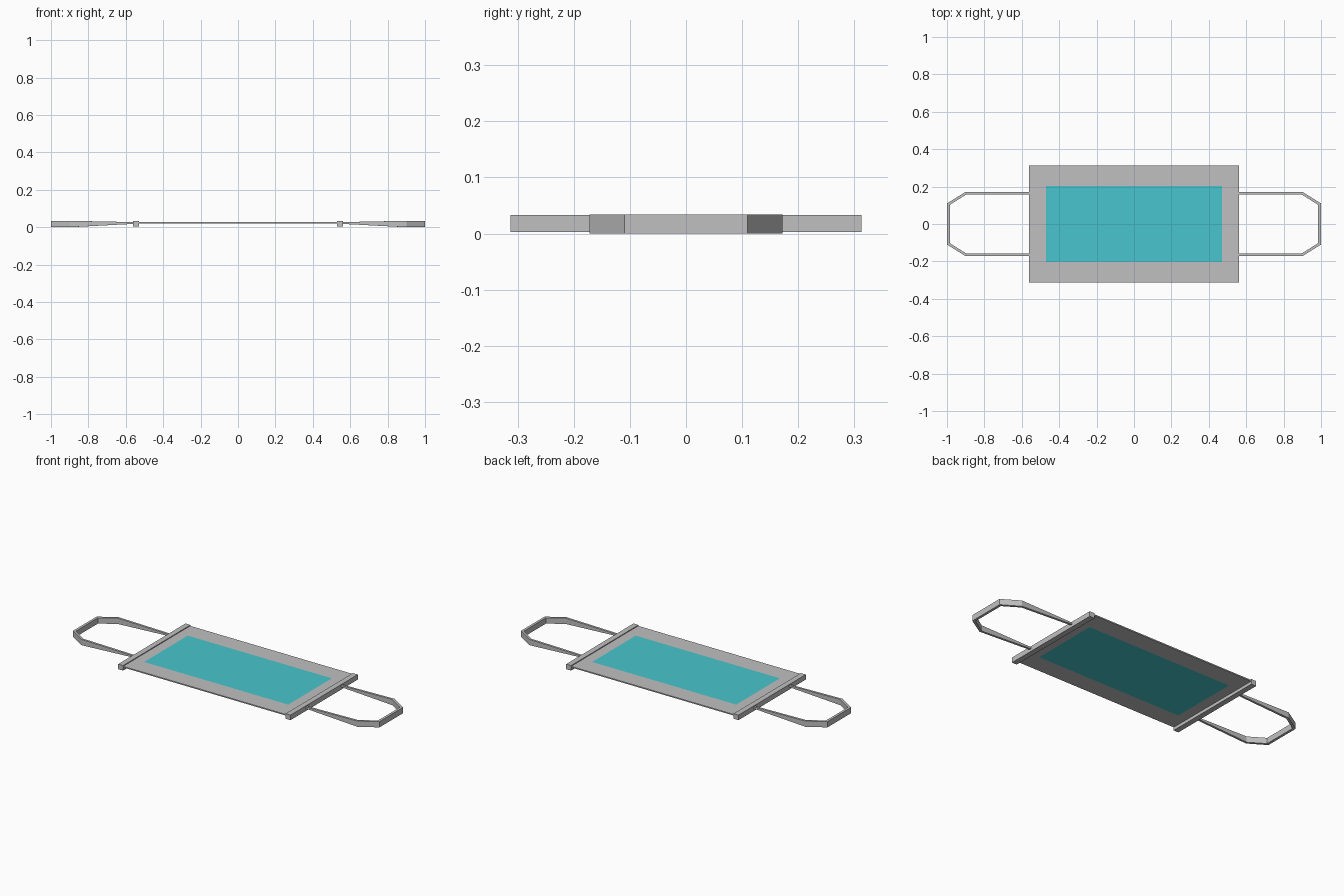
import bpy, bmesh

if "Cube" in bpy.data.objects:
    bpy.data.objects.remove(bpy.data.objects["Cube"])

def material(name, rgb):
    m = bpy.data.materials.new(name)
    m.diffuse_color = (*rgb, 1)
    m.use_nodes = True
    m.node_tree.nodes["Principled BSDF"].inputs["Base Color"].default_value = m.diffuse_color
    return m

GREY = material("light grey", (0.53, 0.53, 0.53))
TEAL = material("teal", (0.065, 0.56, 0.61))

def finish(name, bm, mats):
    bmesh.ops.recalc_face_normals(bm, faces=bm.faces)
    me = bpy.data.meshes.new(name)
    bm.to_mesh(me)
    bm.free()
    for m in mats:
        me.materials.append(m)
    ob = bpy.data.objects.new(name, me)
    bpy.context.collection.objects.link(ob)
    return ob

def box(x0, x1, y0, y1, z0, z1):
    bm = bmesh.new()
    bmesh.ops.create_cube(bm, size=1)
    for v in bm.verts:
        v.co = (x1 if v.co.x > 0 else x0, y1 if v.co.y > 0 else y0, z1 if v.co.z > 0 else z0)
    return bm

# thin sheet with a teal centre panel cut into both faces
bm = box(-0.545, 0.545, -0.312, 0.312, 0.021, 0.028)
for axis, d in ((0, 0.47), (1, 0.203)):
    for s in (-1, 1):
        p = [0, 0, 0]
        n = [0, 0, 0]
        p[axis], n[axis] = s * d, 1
        bmesh.ops.bisect_plane(bm, geom=bm.verts[:] + bm.edges[:] + bm.faces[:],
                               plane_co=p, plane_no=n)
for f in bm.faces:
    c = f.calc_center_median()
    if abs(c.x) < 0.47 and abs(c.y) < 0.203:
        f.material_index = 1
finish("sheet", bm, [GREY, TEAL])

# outer and inner corners of a strap with its lower and upper heights
half = [((0.55, 0.172), (0.55, 0.159), 0.018, 0.027),
        ((0.90, 0.172), (0.895, 0.159), 0.0, 0.034),
        ((1.0, 0.110), (0.985, 0.102), 0.0, 0.034)]
path = half + [((o[0], -o[1]), (i[0], -i[1]), a, b) for o, i, a, b in reversed(half)]

for s, side in ((-1, "left"), (1, "right")):
    # thick hem at each end
    x0, x1 = sorted((s * 0.53, s * 0.562))
    finish(side + "_hem", box(x0, x1, -0.313, 0.313, 0.003, 0.033), [GREY])
    # strap loop tapering towards the hem
    bm = bmesh.new()
    rings = [[bm.verts.new((s * x, y, z)) for (x, y), z in
              ((o, a), (o, b), (i, b), (i, a))] for o, i, a, b in path]
    for r, q in zip(rings, rings[1:]):
        for k in range(4):
            j = (k + 1) % 4
            bm.faces.new((r[k], r[j], q[j], q[k]))
    bm.faces.new(rings[0])
    bm.faces.new(rings[-1])
    finish(side + "_strap", bm, [GREY])
